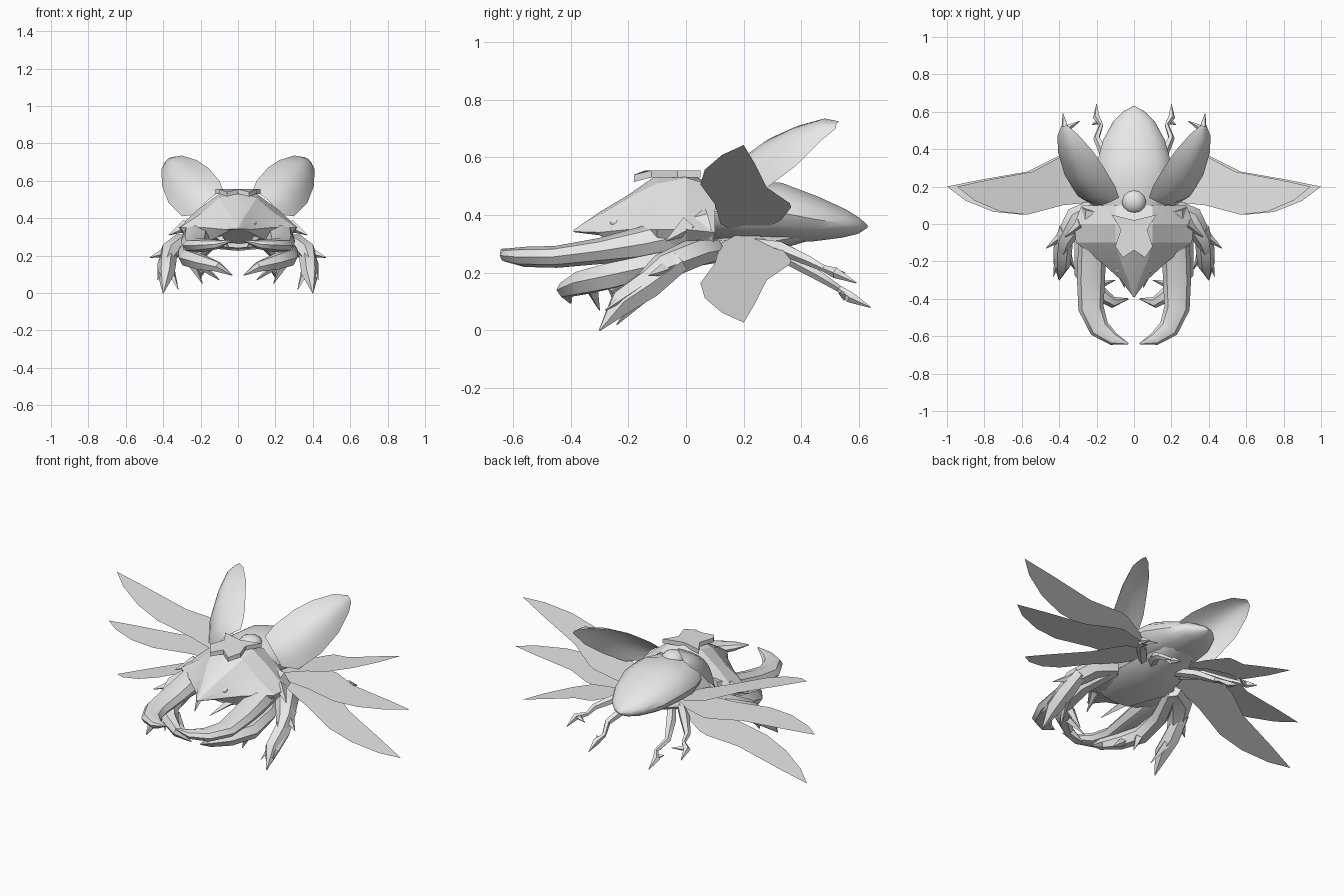
import bpy, bmesh, math
from mathutils import Vector

if "Cube" in bpy.data.objects:
    bpy.data.objects.remove(bpy.data.objects["Cube"])

grey = bpy.data.materials.new("light_grey")
grey.diffuse_color = (0.8, 0.8, 0.8, 1)
grey.use_nodes = True
grey.node_tree.nodes["Principled BSDF"].inputs["Base Color"].default_value = grey.diffuse_color


def make(name, bm, mirror=False, smooth=None):
    bmesh.ops.remove_doubles(bm, verts=bm.verts, dist=0.0005)
    bmesh.ops.recalc_face_normals(bm, faces=bm.faces)
    me = bpy.data.meshes.new(name)
    bm.to_mesh(me)
    bm.free()
    me.materials.append(grey)
    ob = bpy.data.objects.new(name, me)
    bpy.context.collection.objects.link(ob)
    if mirror:
        ob.modifiers.new("mirror", 'MIRROR').use_mirror_merge = False
    if smooth:
        bpy.ops.object.select_all(action='DESELECT')
        ob.select_set(True)
        bpy.context.view_layer.objects.active = ob
        bpy.ops.object.shade_smooth_by_angle(angle=math.radians(smooth))
    return ob


def skin(bm, rows, closed):
    """Join rows of points with quads."""
    vs = [[bm.verts.new(p) for p in r] for r in rows]
    n = len(vs[0])
    for a, b in zip(vs, vs[1:]):
        for i in range(n if closed else n - 1):
            j = (i + 1) % n
            bm.faces.new((a[i], a[j], b[j], b[i]))
    return vs


def tube(name, pts, n=6, mirror=True, smooth=40):
    """Elliptical tube; each point is x, y, z, half width, half height."""
    bm = bmesh.new()
    c = [Vector(p[:3]) for p in pts]
    rows = []
    for i, p in enumerate(pts):
        t = (c[min(i + 1, len(c) - 1)] - c[max(i - 1, 0)]).normalized()
        side = t.cross(Vector((0, 0, 1))).normalized()
        up = side.cross(t)
        rows.append([c[i] + side * p[3] * math.cos(2 * math.pi * k / n)
                     + up * p[4] * math.sin(2 * math.pi * k / n) for k in range(n)])
    vs = skin(bm, rows, True)
    bm.faces.new(vs[0])
    bm.faces.new(vs[-1])
    return make(name, bm, mirror, smooth)


def spike(name, base, tip, r):
    tube(name, [(*base, r, r), (*tip, 0.002, 0.002)], 4, True, None)


# Abdomen
tube("abdomen", [(0, .06, .41, .16, .09), (0, .2, .415, .205, .11), (0, .32, .41, .2, .105),
                 (0, .45, .385, .165, .08), (0, .55, .37, .11, .05), (0, .6, .362, .06, .028),
                 (0, .63, .36, .004, .004)], 14, False)

# Angular thorax shield running forward into the pointed head
halves = [
    (.10, [(0, .50), (.10, .50), (.20, .42), (.28, .34), (.20, .28), (0, .27)]),
    (.00, [(0, .55), (.10, .53), (.21, .45), (.32, .35), (.25, .26), (0, .24)]),
    (-.10, [(0, .54), (.10, .51), (.19, .43), (.31, .35), (.25, .26), (0, .25)]),
    (-.20, [(0, .47), (.07, .46), (.12, .40), (.18, .35), (.13, .29), (0, .28)]),
    (-.30, [(0, .41), (.03, .40), (.06, .37), (.07, .34), (.05, .33), (0, .33)]),
    (-.39, [(0, .348), (.003, .347), (.004, .345), (.004, .343), (.003, .342), (0, .341)])]
bm = bmesh.new()
rows = [[(x, y, z) for x, z in h] + [(-x, y, z) for x, z in h[-2:0:-1]] for y, h in halves]
vs = skin(bm, rows, True)
bm.faces.new(vs[0])
bm.faces.new(vs[-1])
make("thorax_and_head", bm, smooth=20)

# Flat crest on the thorax
bm = bmesh.new()
crest = [(0, -.14), (.06, -.18), (.1, -.12), (.07, -.03), (.12, .05), (0, .02)]
crest += [(-x, y) for x, y in crest[-2:0:-1]]
f = bm.faces.new([bm.verts.new((x, y, .54 + .015 * (y > -.15))) for x, y in crest])
ext = bmesh.ops.extrude_face_region(bm, geom=[f])
for v in ext["geom"]:
    if isinstance(v, bmesh.types.BMVert):
        v.co.z -= .025
make("crest", bm)

# Rounded plate between the wing cases, and eyes
for name, loc, r, mir in (("back_plate", (0, .12, .5), (.065, .065, .045), False),
                          ("eye", (.08, -.24, .375), (.02, .025, .018), True)):
    bm = bmesh.new()
    bmesh.ops.create_uvsphere(bm, u_segments=12, v_segments=8, radius=1)
    for v in bm.verts:
        v.co = Vector([a * b + c for a, b, c in zip(v.co, r, loc)])
    make(name, bm, mir, 60)

# Raised wing cases: inner edge, outer edge and bulge for each row
cases = [((.08, .14, .55), (.22, .10, .42), .02), ((.10, .20, .60), (.30, .15, .41), .05),
         ((.16, .30, .67), (.37, .26, .48), .06), ((.22, .39, .71), (.405, .38, .57), .055),
         ((.30, .48, .735), (.41, .47, .66), .03), ((.36, .53, .725), (.39, .52, .70), .005)]
out = Vector((.47, -.69, .55))
bm = bmesh.new()
skin(bm, [[Vector(a).lerp(Vector(b), k / 8) + out * h * math.sin(math.pi * k / 8)
           for k in range(9)] for a, b, h in cases], False)
make("wing_case", bm, True, 50)

# Three flat wings a side, fanned about the hinge
leaf = [(0, .18), (0, .24), (.14, .33), (.27, .365), (.31, .36), (.47, .28), (.73, .235), (.9, .2),
        (.8, .125), (.65, .065), (.5, .05), (.3, .1), (.1, .12)]
for name, deg in (("upper_wing", 20), ("middle_wing", 0), ("lower_wing", -20)):
    a = math.radians(deg)
    bm = bmesh.new()
    bm.faces.new([bm.verts.new((.1 + d * math.cos(a), y, .335 + d * math.sin(a))) for d, y in leaf])
    make(name, bm, True)

# Large curved jaws
tube("jaw", [(.2, .08, .35, .08, .08), (.225, -.15, .3, .075, .06), (.23, -.3, .275, .075, .045),
             (.23, -.45, .255, .068, .038), (.185, -.56, .255, .055, .035),
             (.11, -.615, .26, .035, .025), (.03, -.64, .28, .003, .003)], 8)

# Outer front legs with spiked claws
tube("front_leg_upper", [(.2, .1, .28, .04, .04), (.3, .03, .27, .07, .05),
                         (.37, -.08, .22, .05, .05), (.39, -.15, .17, .03, .03)], 6)
tube("front_leg_claw", [(.36, -.02, .24, .04, .04), (.38, -.13, .16, .05, .055),
                        (.385, -.22, .1, .045, .05), (.4, -.3, .0, .003, .003)], 6)
spike("elbow_spike", (.38, -.06, .22), (.47, -.13, .19), .03)
spike("claw_spike_outer", (.4, -.15, .16), (.43, -.28, .07), .025)
spike("claw_spike_inner", (.36, -.15, .12), (.32, -.24, .02), .025)
spike("shoulder_spike", (.28, .0, .36), (.37, -.07, .31), .035)

# Inner front legs curling in under the head
tube("inner_leg", [(.2, .08, .27, .04, .03), (.27, -.1, .23, .05, .045), (.27, -.26, .19, .05, .05),
                   (.2, -.36, .165, .045, .045), (.11, -.42, .14, .03, .03),
                   (.03, -.4, .095, .003, .003)], 6)
spike("inner_claw_low", (.2, -.33, .15), (.1, -.3, .07), .025)
spike("inner_claw_back", (.24, -.25, .15), (.19, -.23, .05), .025)
spike("small_fang", (.1, -.2, .3), (.05, -.34, .25), .025)

# Slim middle and hind legs with hooked feet
tube("middle_leg", [(.1, .2, .3, .025, .025), (.22, .33, .285, .03, .025), (.31, .43, .24, .018, .018),
                    (.32, .48, .215, .012, .012), (.37, .52, .2, .02, .02), (.38, .59, .165, .002, .002)], 5)
tube("hind_leg", [(.08, .25, .29, .025, .025), (.15, .36, .25, .028, .025), (.2, .46, .19, .018, .018),
                  (.175, .53, .145, .012, .012), (.2, .57, .115, .02, .02), (.2, .64, .08, .002, .002)], 5)
spike("middle_foot_hook", (.36, .51, .2), (.29, .55, .2), .018)
spike("hind_foot_hook", (.19, .55, .12), (.225, .53, .13), .018)

# Underside joint of body and legs
tube("belly", [(0, -.15, .27, .12, .03), (0, .05, .27, .2, .045), (0, .25, .3, .16, .04),
               (0, .42, .33, .08, .02)], 8, False)
